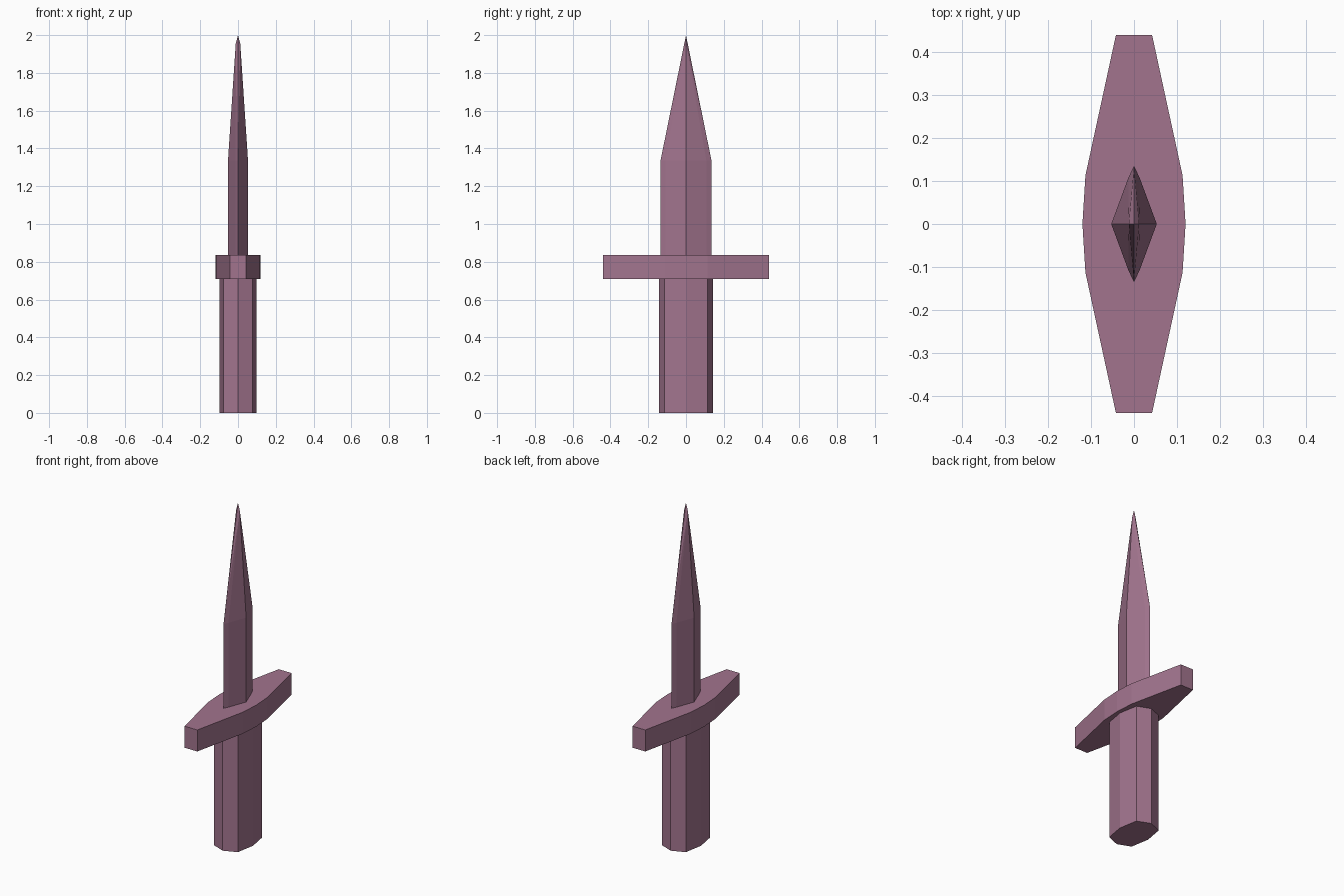
import bpy
import bmesh

cube = bpy.data.objects.get("Cube")
if cube:
    bpy.data.objects.remove(cube, do_unlink=True)

mauve = bpy.data.materials.new("dusty mauve")
mauve.use_nodes = True
colour = (0.36, 0.175, 0.27, 1.0)
mauve.diffuse_color = colour
bsdf = next(n for n in mauve.node_tree.nodes if n.type == 'BSDF_PRINCIPLED')
bsdf.inputs["Base Color"].default_value = colour
bsdf.inputs["Roughness"].default_value = 0.8


def outline(quarter):
    """Mirror a quarter profile, running from the x axis to the y axis, into a closed loop."""
    half = quarter + [(-x, y) for x, y in reversed(quarter) if x > 0]
    return half + [(-x, -y) for x, y in half[1:-1]] if half[0][1] == 0 else half


def prism(bm, points, bottom, top):
    """Raise a flat outline into a prism; return its top ring of vertices."""
    low = [bm.verts.new((x, y, bottom)) for x, y in points]
    high = [bm.verts.new((x, y, top)) for x, y in points]
    bm.faces.new(low[::-1])
    count = len(points)
    for i in range(count):
        j = (i + 1) % count
        bm.faces.new((low[i], low[j], high[j], high[i]))
    return high


def finish(bm, name):
    bmesh.ops.recalc_face_normals(bm, faces=bm.faces)
    mesh = bpy.data.meshes.new(name)
    bm.to_mesh(mesh)
    bm.free()
    mesh.materials.append(mauve)
    obj = bpy.data.objects.new(name, mesh)
    bpy.context.collection.objects.link(obj)


# Eight-sided grip
bm = bmesh.new()
bm.faces.new(prism(bm, outline([(0.098, 0), (0.078, 0.113), (0, 0.144)]), 0, 0.72))
finish(bm, "handle")

# Tapered crossguard
bm = bmesh.new()
bm.faces.new(prism(bm, outline([(0.12, 0), (0.113, 0.113), (0.042, 0.44)]), 0.71, 0.837))
finish(bm, "crossguard")

# Blade with ground edges, closing to a point
bm = bmesh.new()
ring = prism(bm, outline([(0.053, 0), (0.013, 0.108), (0, 0.135)]), 0.82, 1.335)
tip = bm.verts.new((0, 0, 2))
shoulders = {s: bm.verts.new((s * 0.012, 0, 1.955)) for s in (1, -1)}
for i, a in enumerate(ring):
    b = ring[(i + 1) % len(ring)]
    side = 1 if a.co.x + b.co.x > 0 else -1
    shoulder = shoulders[side]
    bm.faces.new((a, b, shoulder))
    # The thin edge bevels carry on up to the tip
    if abs(a.co.x) < 0.001:
        bm.faces.new((a, shoulder, tip))
    elif abs(b.co.x) < 0.001:
        bm.faces.new((b, tip, shoulder))
finish(bm, "blade")
